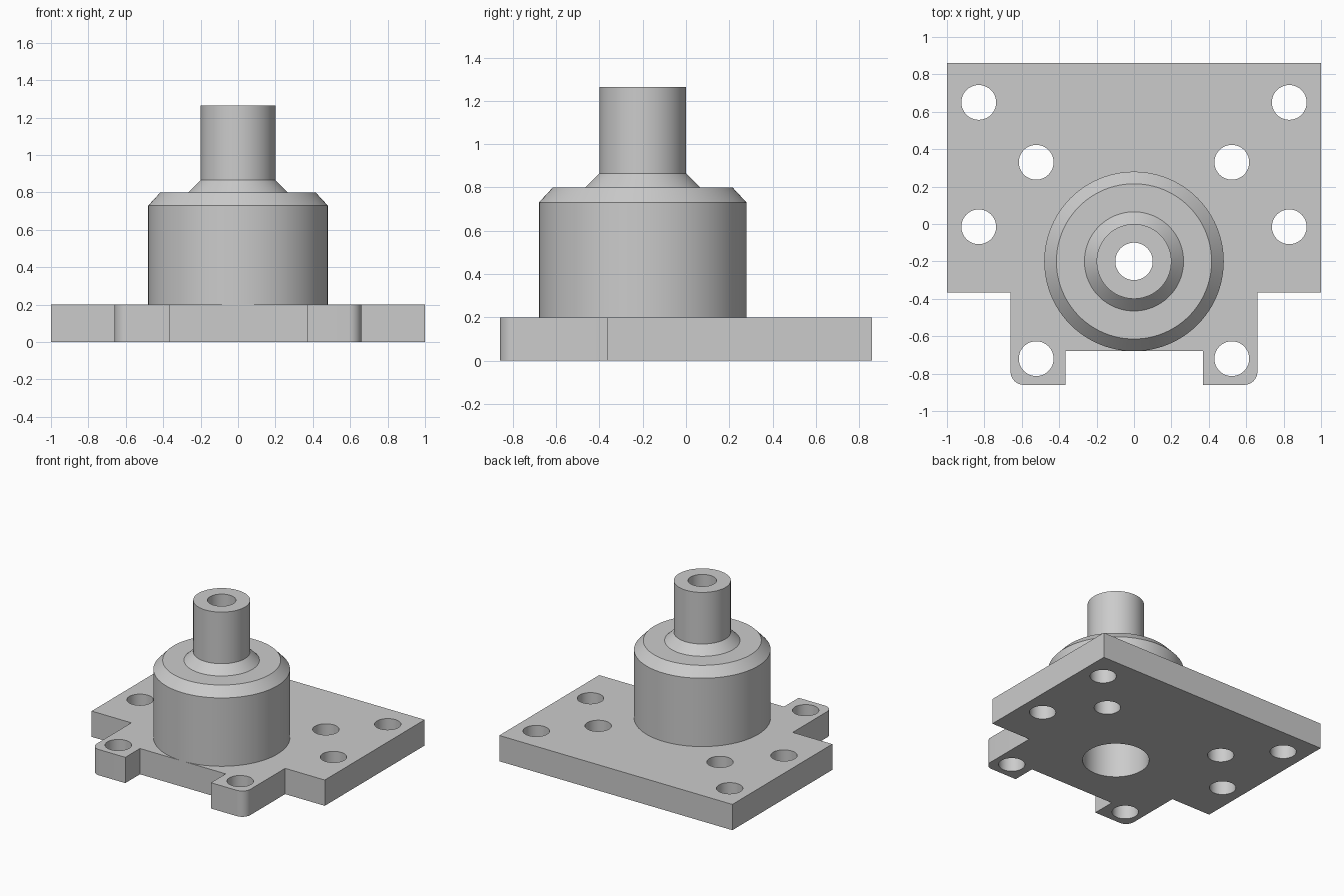
import bpy, bmesh
from math import radians, pi, cos, sin
from mathutils import Matrix, Vector

cube = bpy.data.objects.get("Cube")
if cube:
    bpy.data.objects.remove(cube, do_unlink=True)

# One grey metal for everything
metal = bpy.data.materials.new("grey metal")
metal.use_nodes = True
GREY = (0.6, 0.6, 0.6, 1)
metal.diffuse_color = GREY
metal.node_tree.nodes["Principled BSDF"].inputs["Base Color"].default_value = GREY

PLATE_TOP = 0.2
AXIS_Y = -0.2
BORE = 0.235


def add_object(name, bm):
    mesh = bpy.data.meshes.new(name)
    bmesh.ops.recalc_face_normals(bm, faces=bm.faces)
    bm.to_mesh(mesh)
    bm.free()
    mesh.materials.append(metal)
    obj = bpy.data.objects.new(name, mesh)
    bpy.context.collection.objects.link(obj)
    return obj


def smooth(obj):
    bpy.ops.object.select_all(action='DESELECT')
    obj.select_set(True)
    bpy.context.view_layer.objects.active = obj
    bpy.ops.object.shade_smooth_by_angle(angle=radians(30))


# Mounting plate: stepped outline with two rounded feet
def foot_corner(side, x, y=-0.86, r=0.07, steps=8):
    arc = [i * pi / 2 / steps for i in range(steps + 1)]
    return [(side * (x - r + r * cos(a)), y + r - r * sin(a)) for a in arc]


right_foot = foot_corner(1, 0.66)
left_foot = foot_corner(-1, 0.66)
outline = [(-1, 0.86), (1, 0.86), (1, -0.365), (0.66, -0.365), *right_foot,
           (0.37, -0.86), (0.37, -0.68), (-0.365, -0.68), (-0.365, -0.86),
           *reversed(left_foot), (-0.66, -0.365), (-1, -0.365)]
bm = bmesh.new()
base = bm.faces.new([bm.verts.new((x, y, 0)) for x, y in outline])
top = bmesh.ops.extrude_face_region(bm, geom=[base])
bmesh.ops.translate(bm, vec=(0, 0, PLATE_TOP),
                    verts=[v for v in top["geom"] if isinstance(v, bmesh.types.BMVert)])
plate = add_object("mounting_plate", bm)

# Drill: eight bolt holes and the central bore
drill = bmesh.new()


def drill_hole(x, y, r, sides):
    bmesh.ops.create_cone(drill, cap_ends=True, segments=sides, radius1=r, radius2=r,
                          depth=1, matrix=Matrix.Translation((x, y, 0)))


for x, y in [(0.83, 0.65), (0.523, 0.33), (0.83, -0.015), (0.523, -0.72)]:
    for side in (-1, 1):
        drill_hole(side * x, y, 0.093, 48)
drill_hole(0, AXIS_Y, BORE, 96)
cutter = add_object("hole_cutter", drill)
cutter.hide_render = True
cutter.hide_set(True)
cut = plate.modifiers.new("holes", 'BOOLEAN')
cut.operation = 'DIFFERENCE'
cut.solver = 'EXACT'
cut.object = cutter
bpy.context.view_layer.objects.active = plate
bpy.ops.object.modifier_apply(modifier=cut.name)
bpy.data.objects.remove(cutter, do_unlink=True)
smooth(plate)

# Hollow turned housing: outside up to the spout, then down the stepped bore
profile = [(0.48, PLATE_TOP), (0.48, 0.73), (0.415, 0.8), (0.265, 0.8),
           (0.2, 0.865), (0.2, 1.265), (0.1, 1.265), (0.1, 0.68),
           (BORE, 0.68), (BORE, PLATE_TOP)]
bm = bmesh.new()
verts = [bm.verts.new((r, AXIS_Y, z)) for r, z in profile]
edges = [bm.edges.new(pair) for pair in zip(verts, verts[1:])]
bmesh.ops.spin(bm, geom=verts + edges, cent=Vector((0, AXIS_Y, 0)), axis=(0, 0, 1),
               angle=2 * pi, steps=96, use_merge=True)
bmesh.ops.remove_doubles(bm, verts=bm.verts, dist=0.0001)
smooth(add_object("turned_housing", bm))
